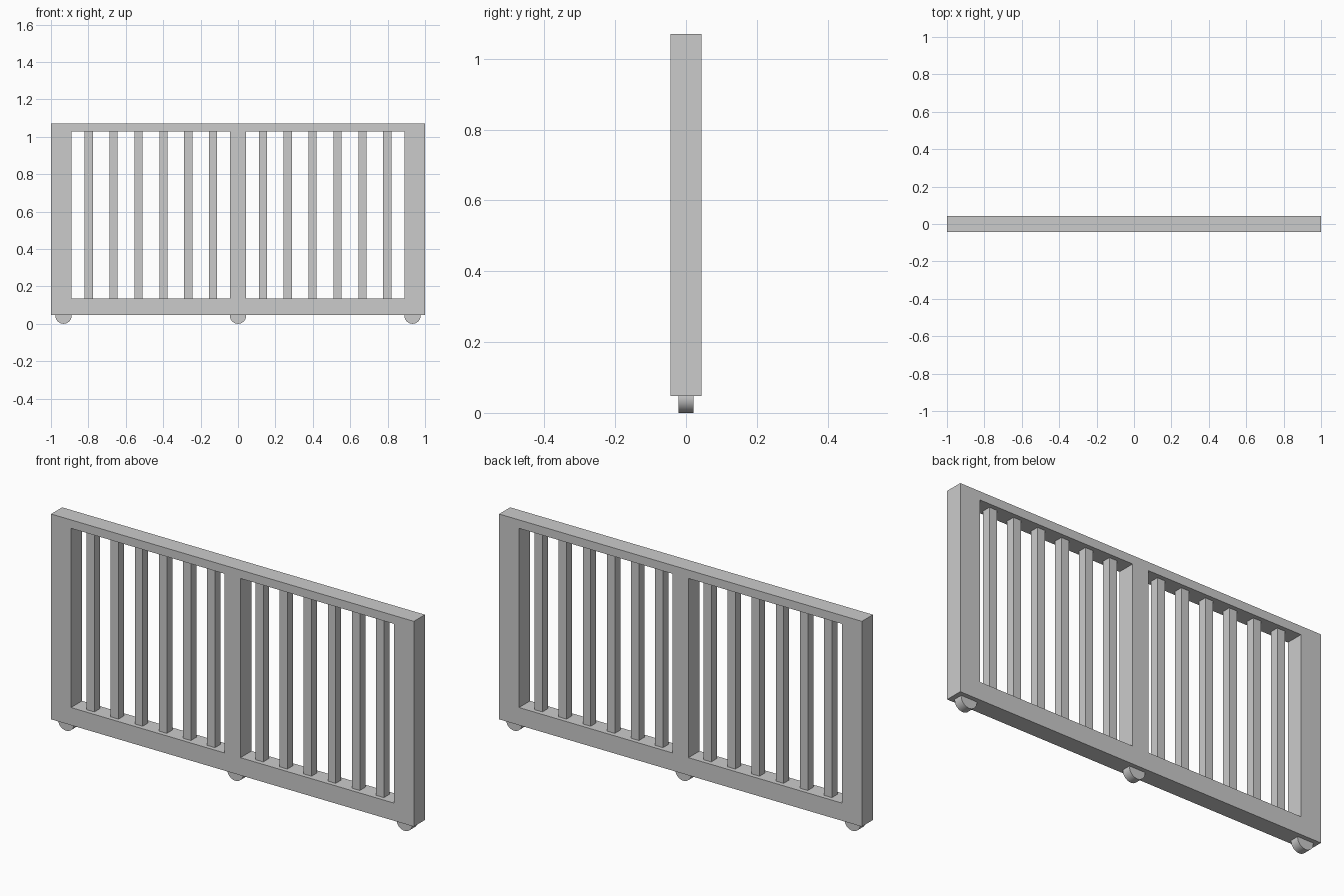
import bpy, bmesh, math
from mathutils import Vector

cube = bpy.data.objects.get("Cube")
if cube:
    bpy.data.objects.remove(cube, do_unlink=True)

grey = bpy.data.materials.new("light grey metal")
grey.use_nodes = True
colour = (0.6, 0.6, 0.6, 1)
grey.diffuse_color = colour
grey.node_tree.nodes["Principled BSDF"].inputs["Base Color"].default_value = colour

DEPTH = 0.087
BAR = 0.043
RAIL_TOP, RAIL_BOTTOM = 1.028, 0.135


def add_object(name, bm):
    mesh = bpy.data.meshes.new(name)
    bm.to_mesh(mesh)
    bm.free()
    mesh.materials.append(grey)
    obj = bpy.data.objects.new(name, mesh)
    bpy.context.collection.objects.link(obj)
    return obj


# Frame: a sheet of cells with two openings, extruded to full depth
xs = [-1, -0.89, -0.044, 0.044, 0.89, 1]
zs = [0.047, RAIL_BOTTOM, RAIL_TOP, 1.07]
bm = bmesh.new()
grid = [[bm.verts.new((x, -DEPTH / 2, z)) for z in zs] for x in xs]
for i in range(len(xs) - 1):
    for j in range(len(zs) - 1):
        if not (i in (1, 3) and j == 1):
            bm.faces.new((grid[i][j], grid[i + 1][j], grid[i + 1][j + 1], grid[i][j + 1]))
extruded = bmesh.ops.extrude_face_region(bm, geom=bm.faces[:], use_keep_orig=True)
moved = [v for v in extruded["geom"] if isinstance(v, bmesh.types.BMVert)]
bmesh.ops.translate(bm, vec=Vector((0, DEPTH, 0)), verts=moved)
bmesh.ops.recalc_face_normals(bm, faces=bm.faces[:])
add_object("gate_frame", bm)

# Square bars, six in each opening
for side, label in ((-1, "right"), (1, "left")):
    for k in range(1, 7):
        bm = bmesh.new()
        bmesh.ops.create_cube(bm, size=1)
        bmesh.ops.scale(bm, vec=(BAR, BAR, RAIL_TOP - RAIL_BOTTOM), verts=bm.verts[:])
        bar = add_object(f"{label}_bar_{k}", bm)
        bar.location = (side * k * 0.133, 0, (RAIL_TOP + RAIL_BOTTOM) / 2)

# Wheels, half sunk into the bottom rail
for x, label in ((-0.933, "right"), (0, "middle"), (0.933, "left")):
    bpy.ops.mesh.primitive_cylinder_add(vertices=32, radius=0.0435, depth=BAR,
                                        location=(x, 0, 0.0435),
                                        rotation=(math.pi / 2, 0, 0))
    wheel = bpy.context.object
    wheel.name = f"{label}_wheel"
    wheel.data.materials.append(grey)
    bpy.ops.object.shade_smooth_by_angle()
